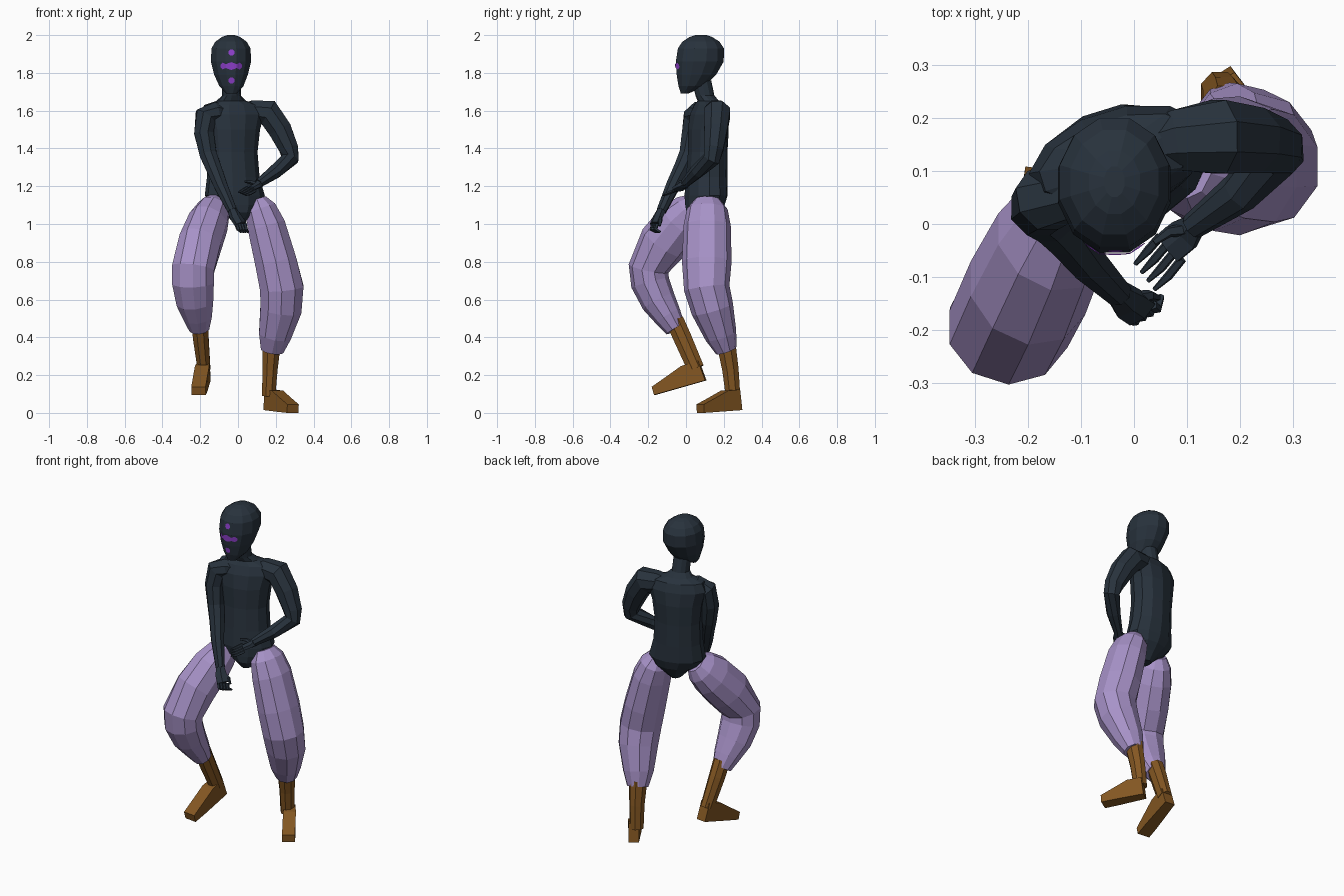
import bpy, bmesh, math
from mathutils import Vector
from mathutils.bvhtree import BVHTree


def mat(name, r, g, b):
    m = bpy.data.materials.new(name)
    m.diffuse_color = (r, g, b, 1)
    return m


DARK = mat("dark slate", 0.021, 0.032, 0.046)
LAVENDER = mat("lavender", 0.39, 0.29, 0.58)
BROWN = mat("brown leather", 0.23, 0.095, 0.016)
PURPLE = mat("bright purple", 0.27, 0.05, 0.60)


def finish(bm, name, material):
    bmesh.ops.recalc_face_normals(bm, faces=bm.faces)
    me = bpy.data.meshes.new(name)
    bm.to_mesh(me)
    bm.free()
    me.materials.append(material)
    ob = bpy.data.objects.new(name, me)
    bpy.context.collection.objects.link(ob)
    return ob


def skin(rings, name, material):
    """Join rings of points into a closed skin."""
    bm = bmesh.new()
    vs = [[bm.verts.new(p) for p in r] for r in rings]
    n = len(vs[0])
    for a, b in zip(vs, vs[1:]):
        for i in range(n):
            j = (i + 1) % n
            bm.faces.new((a[i], a[j], b[j], b[i]))
    bm.faces.new(vs[0][::-1])
    bm.faces.new(vs[-1])
    return finish(bm, name, material)


def stack(name, rows, material, n=12, yaw=0.0):
    """Horizontal ellipses: (z, x, y, half width, half depth)."""
    rings = []
    for z, cx, cy, rx, ry in rows:
        ring = []
        for i in range(n):
            t = 2 * math.pi * (i + 0.5) / n
            u, v = rx * math.cos(t), ry * math.sin(t)
            ring.append((cx + u * math.cos(yaw) - v * math.sin(yaw),
                         cy + u * math.sin(yaw) + v * math.cos(yaw), z))
        rings.append(ring)
    return skin(rings, name, material)


def tube(name, pts, material, n=8, ref=(0, 1, 0)):
    """Limb along a path: (x, y, z, radius across ref[, other radius])."""
    cs = [Vector(p[:3]) for p in pts]
    k_round = (1 + 1 / math.cos(math.pi / n)) / 2
    rings = []
    for k, p in enumerate(pts):
        t = Vector()
        if k:
            t += (cs[k] - cs[k - 1]).normalized()
        if k < len(cs) - 1:
            t += (cs[k + 1] - cs[k]).normalized()
        t.normalize()
        r = Vector(ref)
        u = (r - t * r.dot(t)).normalized()
        v = t.cross(u)
        a, b = p[3] * k_round, p[-1] * k_round
        rings.append([cs[k] + u * a * math.cos(w) + v * b * math.sin(w)
                      for w in (2 * math.pi * (i + 0.5) / n for i in range(n))])
    return skin(rings, name, material)


def foot(name, heel, toe, half):
    """Wedge-shaped shoe extruded from a side profile."""
    h = Vector(heel)
    d = Vector(toe) - h
    side = d.cross(Vector((0, 0, 1))).normalized()
    up = side.cross(d).normalized()
    prof = [(0, 0), (0.7, 0), (1, 0), (1, .045), (.72, .072), (.36, .108), (.03, .11)]
    rings = []
    for s in (-1, 1):
        rings.append([h + d * f + up * q + side * s * half * (.8 if f < .1 else 1)
                      for f, q in prof])
    return skin(rings, name, BROWN)


# Head
head = stack("head", [
    (1.69, -.035, -.008, .028, .02), (1.73, -.035, .03, .066, .072),
    (1.79, -.037, .055, .092, .108), (1.86, -.037, .073, .11, .131),
    (1.93, -.037, .079, .107, .126), (1.965, -.037, .079, .086, .102),
    (1.99, -.037, .079, .05, .062), (2.0, -.037, .08, .02, .03)], DARK)

# Torso and neck, turned slightly so the right side leads
stack("torso", [
    (1.015, .005, .085, .035, .05), (1.06, .005, .088, .08, .085),
    (1.1, -.005, .1, .13, .102), (1.15, -.017, .106, .163, .11),
    (1.25, -.025, .11, .142, .107),
    (1.38, -.03, .115, .136, .102), (1.5, -.03, .118, .15, .105),
    (1.58, -.03, .122, .175, .095), (1.63, -.03, .125, .155, .075),
    (1.652, -.035, .118, .08, .055), (1.68, -.035, .1, .05, .05),
    (1.76, -.035, .082, .05, .052)], DARK, 12, 0.3)

# Arms
tube("left_arm", [
    (0, .14, 1.59, .04), (.08, .158, 1.597, .06), (.16, .165, 1.59, .072),
    (.222, .158, 1.5, .064),
    (.268, .147, 1.4, .053), (.276, .135, 1.345, .046), (.2, .06, 1.28, .038),
    (.11, -.005, 1.215, .024)], DARK)
tube("right_arm", [
    (-.06, .095, 1.59, .04), (-.12, .065, 1.592, .055), (-.172, .045, 1.568, .06),
    (-.18, .03, 1.48, .054),
    (-.158, .01, 1.37, .047), (-.13, -.02, 1.3, .043), (-.09, -.07, 1.2, .037),
    (-.03, -.13, 1.07, .026)], DARK)

# Hands: flat palm, four fingers and a thumb
tube("left_palm", [(.115, 0, 1.215, .022), (.095, -.02, 1.2, .034, .016),
                   (.065, -.045, 1.185, .034, .014)], DARK, 6, (.5, -.6, .1))
tube("right_palm", [(-.03, -.13, 1.07, .024), (-.01, -.15, 1.035, .034, .02),
                    (.012, -.165, 1.0, .034, .018)], DARK, 6, (.8, .5, 0))
for i in range(4):
    o = i - 1.5
    tube(f"left_finger_{i + 1}", [
        (.07 + .014 * o, -.045 - .014 * o, 1.185 - .006 * o, .008),
        (.045 + .013 * o, -.075 - .016 * o, 1.17 - .006 * o, .008),
        (.02 + .012 * o, -.1 - .016 * o, 1.16 - .005 * o, .004)], DARK, 5, (0, 0, 1))
    tube(f"right_finger_{i + 1}", [
        (.012 + .015 * o, -.165 + .008 * o, 1.0, .009),
        (.022 + .014 * o, -.172 + .008 * o, .972, .009),
        (.034 + .012 * o, -.148 + .008 * o, .957, .006)], DARK, 5, (1, 0, 0))
tube("left_thumb", [(.1, -.01, 1.21, .012), (.065, -.015, 1.222, .01),
                    (.038, -.035, 1.225, .006)], DARK, 5, (0, 0, 1))
tube("right_thumb", [(-.005, -.14, 1.04, .012), (.03, -.135, 1.02, .01),
                     (.045, -.14, .99, .006)], DARK, 5, (1, 0, 0))

# Baggy trouser legs
tube("right_trouser_leg", [
    (-.11, .065, 1.115, .055, .06), (-.128, .03, 1.075, .087, .098),
    (-.157, -.03, 1.01, .107, .123), (-.2, -.12, .9, .115, .128),
    (-.237, -.198, .765, .115, .105), (-.238, -.19, .69, .113, .1),
    (-.228, -.145, .59, .1, .09), (-.213, -.095, .51, .077, .072),
    (-.205, -.055, .445, .054, .054)], LAVENDER, 10, (1, 0, 0))
tube("left_trouser_leg", [
    (.1, .115, 1.13, .05, .065), (.118, .113, 1.08, .085, .105),
    (.15, .112, .99, .103, .122), (.2, .11, .8, .113, .128),
    (.232, .11, .66, .118, .118), (.227, .14, .55, .112, .11),
    (.195, .185, .41, .087, .083), (.18, .213, .33, .061, .056)],
    LAVENDER, 10, (1, 0, 0))

# Boots
tube("right_boot_shaft", [(-.203, -.06, .49, .045, .05), (-.197, -.02, .4, .043, .05),
                          (-.18, .052, .235, .035, .046)], BROWN, 8, (1, 0, 0))
foot("right_boot_foot", (-.175, .105, .172), (-.208, -.165, .095), .038)
tube("left_boot_shaft", [(.178, .212, .37, .05, .052), (.17, .235, .23, .041, .045),
                         (.162, .249, .09, .037, .04)], BROWN, 8, (1, 0, 0))
foot("left_boot_foot", (.158, .283, .015), (.29, .077, .0), .036)

# Face marks: thin plates laid onto the front of the head
bm = bmesh.new()
bm.from_mesh(head.data)
tree = BVHTree.FromBMesh(bm)
bm.free()


def on_face(x, z):
    hit = tree.ray_cast(Vector((x, -1, z)), Vector((0, 1, 0)))[0]
    return (x, hit.y - .005, z)


def plate(name, polygons):
    b = bmesh.new()
    for poly in polygons:
        b.faces.new([b.verts.new(on_face(x, z)) for x, z in poly])
    bmesh.ops.remove_doubles(b, verts=b.verts, dist=.0005)
    ob = finish(b, name, PURPLE)
    if ob.data.polygons[0].normal.y > 0:
        ob.data.flip_normals()


for name, z in (("forehead_dot", 1.908), ("chin_dot", 1.76)):
    plate(name, [[(-.035 + .017 * math.cos(t), z + .017 * math.sin(t))
                  for t in (math.pi * (i + .5) / 4 for i in range(8))]])

# Row of joined diamonds across the eyes
cols = [(-.057, .006), (-.045, .018), (-.0285, .01), (-.015, .016), (0, .021),
        (.015, .016), (.0285, .01), (.045, .018), (.057, .006)]
plate("eye_band", [[(-.036 + a, 1.836 - h), (-.036 + c, 1.836 - k),
                    (-.036 + c, 1.836 + k), (-.036 + a, 1.836 + h)]
                   for (a, h), (c, k) in zip(cols, cols[1:])])
